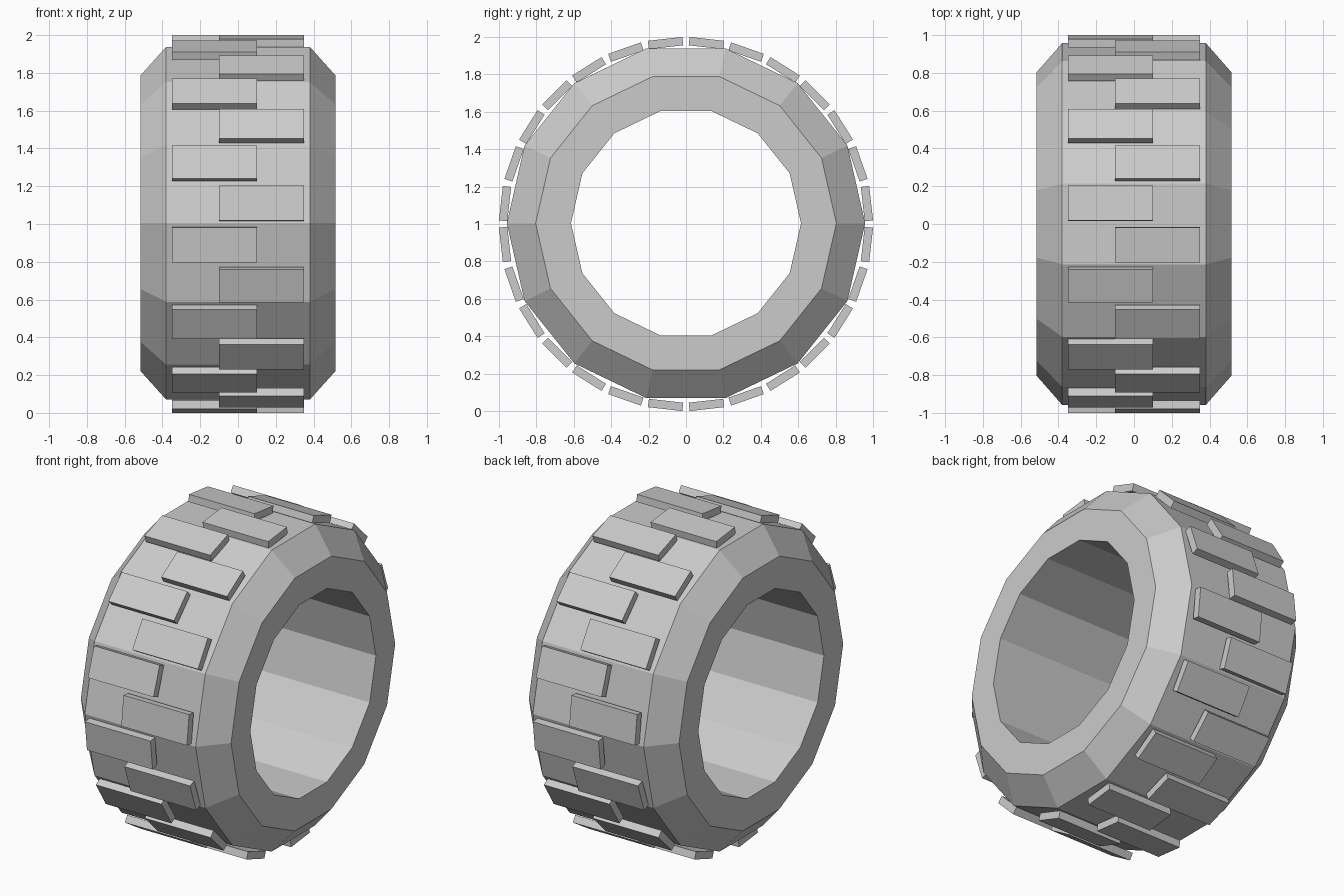
import bpy, bmesh
from math import cos, sin, pi

if "Cube" in bpy.data.objects:
    bpy.data.objects.remove(bpy.data.objects["Cube"])

CENTER_Z = 1.0


def make_object(name, bm, z=CENTER_Z):
    bmesh.ops.recalc_face_normals(bm, faces=bm.faces[:])
    mesh = bpy.data.meshes.new(name)
    bm.to_mesh(mesh)
    bm.free()
    obj = bpy.data.objects.new(name, mesh)
    obj.location.z = z
    bpy.context.collection.objects.link(obj)
    return obj


# Tyre body: closed cross-section (x, radius) swept around the x axis
SIDES = 14
profile = [(-0.515, 0.615), (-0.515, 0.804), (-0.38, 0.958),
           (0.38, 0.958), (0.515, 0.804), (0.515, 0.615)]
bm = bmesh.new()
rings = []
for i in range(SIDES):
    a = 2 * pi * i / SIDES
    rings.append([bm.verts.new((x, r * cos(a), r * sin(a))) for x, r in profile])
for i in range(SIDES):
    p, q = rings[i], rings[(i + 1) % SIDES]
    for j in range(len(profile)):
        k = (j + 1) % len(profile)
        bm.faces.new((p[j], p[k], q[k], q[j]))
make_object("tyre_body", bm, CENTER_Z + 0.004)

# Tread blocks: staggered left and right around the tyre
BLOCKS = 28
LENGTH, WIDTH, INNER, OUTER = 0.45, 0.185, 0.951, 0.996
for side, name in ((0, "tread_blocks_left"), (1, "tread_blocks_right")):
    bm = bmesh.new()
    shift = 0.125 if side else -0.125
    for i in range(side, BLOCKS, 2):
        a = 2 * pi * (i + 0.5) / BLOCKS
        block = bmesh.ops.create_cube(bm, size=1)["verts"]
        for v in block:
            r = (INNER + OUTER) / 2 + v.co.y * (OUTER - INNER)
            t = v.co.z * WIDTH
            v.co = (shift + v.co.x * LENGTH,
                    r * cos(a) - t * sin(a),
                    r * sin(a) + t * cos(a))
    make_object(name, bm)
